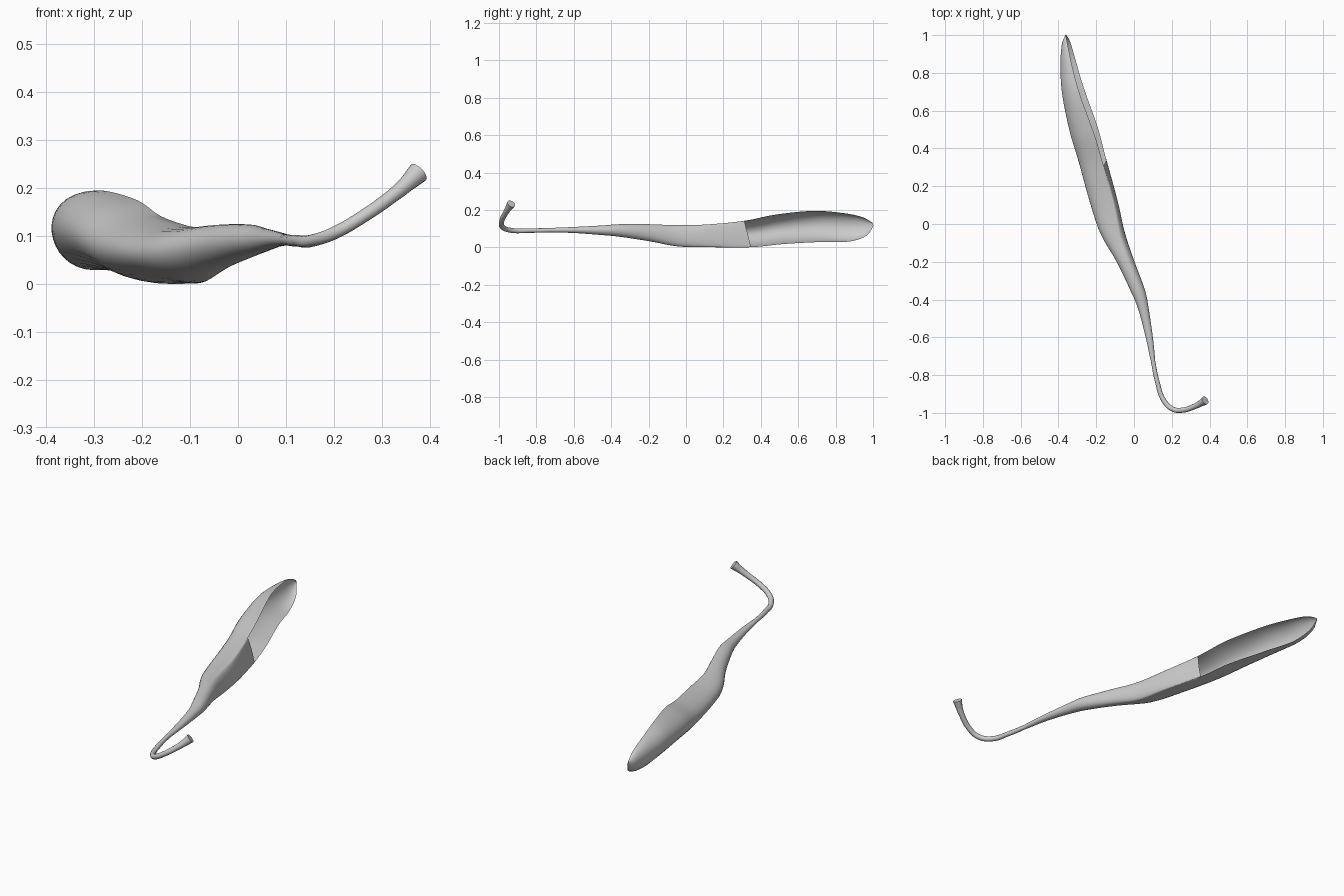
import bpy, bmesh, math
from mathutils import Vector

cube = bpy.data.objects.get("Cube")
if cube:
    bpy.data.objects.remove(cube)

GREY = (0.6, 0.6, 0.6, 1)
mat = bpy.data.materials.new("plain grey")
mat.use_nodes = True
mat.diffuse_color = GREY
mat.node_tree.nodes["Principled BSDF"].inputs["Base Color"].default_value = GREY

# Sections of the blade: y, left x, right x, bottom z, top z, flatness of the +x side
STATIONS = [
    (-0.72, .087, .112, .080, .104, 0), (-0.6, .062, .100, .077, .109, 0),
    (-0.45, .022, .078, .066, .117, 0), (-0.35, -.020, .058, .056, .124, .1),
    (-0.2, -.092, .003, .033, .124, .3), (-0.05, -.178, -.048, .005, .119, .6),
    (0.12, -.235, -.088, .001, .122, .8), (0.33, -.293, -.15, .001, .142, .92),
    (0.5, -.343, -.203, .018, .175, 1), (0.7, -.382, -.275, .029, .195, 1),
    (0.85, -.389, -.318, .031, .185, 1), (0.95, -.382, -.343, .062, .164, 1),
    (1.0, -.364, -.36, .115, .132, 1)]
SIDES, STEPS = 32, 5
SEAM = 7 * STEPS          # ring where the closed pod opens


def smooth_stations(rows):
    """Catmull-Rom interpolation between sections."""
    p = [Vector(r) for r in rows]
    p = [p[0] * 2 - p[1]] + p + [p[-1] * 2 - p[-2]]
    out = []
    for a, b, c, d in zip(p, p[1:], p[2:], p[3:]):
        for i in range(STEPS):
            t = i / STEPS
            out.append((b * 2 + (c - a) * t + (a * 2 - b * 5 + c * 4 - d) * t * t
                        + (b * 3 - a - c * 3 + d) * t ** 3) / 2)
    return out + [p[-2]]


def finish(obj, angle):
    bpy.ops.object.select_all(action="DESELECT")
    obj.select_set(True)
    bpy.context.view_layer.objects.active = obj
    if obj.type == "CURVE":
        bpy.ops.object.convert(target="MESH")
    bpy.ops.object.shade_smooth_by_angle(angle=math.radians(angle))


# Leaf blade: a closed pod that opens into a scoop on its +x side
bm = bmesh.new()
rings = []
for y, x0, x1, z0, z1, flat in smooth_stations(STATIONS):
    flat = min(max(flat, 0), 1)
    right = (x1 - x0) / 2 * (1 - flat)
    left = (x1 - x0) - right
    zm, h = (z0 + z1) / 2, (z1 - z0) / 2
    ring = []
    for k in range(SIDES):
        a = 2 * math.pi * k / SIDES
        s, c = math.sin(a), math.cos(a)
        x = x1 - right + s * (right if s > 0 else left)
        ring.append(bm.verts.new((x - c * h * 0.1 * flat, y - c * h * 0.28 * flat, zm + c * h)))
    rings.append(ring)
for r, (ra, rb) in enumerate(zip(rings, rings[1:])):
    for k in range(SIDES):
        if r >= SEAM and k < SIDES // 2:
            continue
        n = (k + 1) % SIDES
        bm.faces.new((ra[k], ra[n], rb[n], rb[k]))
bm.faces.new(rings[-1][SIDES // 2:] + rings[-1][:1])
bmesh.ops.delete(bm, geom=[v for v in bm.verts if not v.link_faces], context="VERTS")
bmesh.ops.recalc_face_normals(bm, faces=bm.faces)
if sum(f.normal.x * f.calc_area() for f in bm.faces if f.calc_center_median().y > 0.4) > 0:
    bmesh.ops.reverse_faces(bm, faces=bm.faces)
mesh = bpy.data.meshes.new("leaf_blade")
bm.to_mesh(mesh)
bm.free()
mesh.materials.append(mat)
blade = bpy.data.objects.new("leaf_blade", mesh)
bpy.context.collection.objects.link(blade)
finish(blade, 50)

# Hooked stem with a flared end: x, y, z, radius
STEM = [(.098, -.71, .092, .0115), (.122, -.83, .090, .012), (.158, -.935, .091, .013),
        (.205, -.98, .108, .0135), (.26, -.985, .140, .0135), (.32, -.966, .182, .0145),
        (.35, -.951, .207, .017), (.377, -.934, .233, .023)]
curve = bpy.data.curves.new("stem", "CURVE")
curve.dimensions = "3D"
curve.bevel_depth = 1
curve.bevel_resolution = 4
curve.resolution_u = 8
curve.use_fill_caps = True
spline = curve.splines.new("BEZIER")
spline.bezier_points.add(len(STEM) - 1)
for point, (x, y, z, radius) in zip(spline.bezier_points, STEM):
    point.co = (x, y, z)
    point.radius = radius
    point.handle_left_type = point.handle_right_type = "AUTO"
curve.materials.append(mat)
stem = bpy.data.objects.new("stem", curve)
bpy.context.collection.objects.link(stem)
finish(stem, 50)
